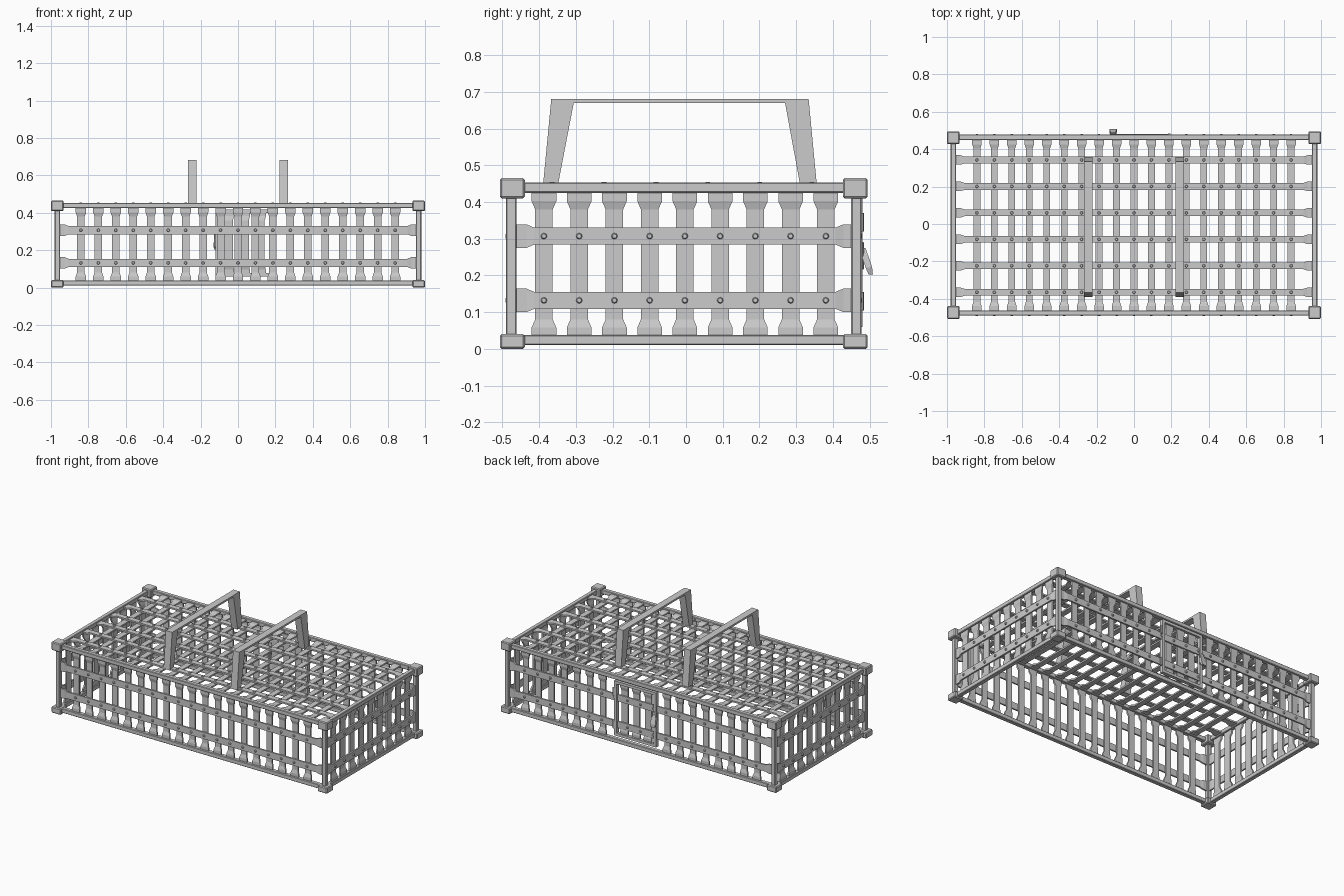
import bpy, bmesh, math
from mathutils import Vector, Matrix

if "Cube" in bpy.data.objects:
    bpy.data.objects.remove(bpy.data.objects["Cube"])

CY = -0.006            # cage centre in y (latch sticks out at the back)
HX, HY = 0.966, 0.470  # frame centre lines
Z0, Z1 = 0.024, 0.439
X, Y, Z = Vector((1, 0, 0)), Vector((0, 1, 0)), Vector((0, 0, 1))


def finish(bm, name, bevel=0.0):
    bmesh.ops.recalc_face_normals(bm, faces=bm.faces[:])
    me = bpy.data.meshes.new(name)
    bm.to_mesh(me)
    bm.free()
    ob = bpy.data.objects.new(name, me)
    bpy.context.collection.objects.link(ob)
    if bevel:
        m = ob.modifiers.new("bevel", 'BEVEL')
        m.width, m.segments = bevel, 1
    return ob


def box(bm, lo, hi):
    lo, hi = Vector(lo), Vector(hi)
    M = Matrix.Translation((lo + hi) / 2) @ Matrix.Diagonal((*(hi - lo), 1))
    bmesh.ops.create_cube(bm, size=1, matrix=M)


def loft(bm, rings):
    vs = [[bm.verts.new(p) for p in r] for r in rings]
    k = len(vs[0])
    for a, b in zip(vs, vs[1:]):
        for i in range(k):
            bm.faces.new((a[i], a[(i + 1) % k], b[(i + 1) % k], b[i]))
    bm.faces.new(vs[0])
    bm.faces.new(vs[-1])


def strip(bm, a, b, side, n, w, off, flare=1.4, t=0.010):
    """Flat metal strap with wider ends that bend into the frame."""
    a, b = Vector(a), Vector(b)
    d = (b - a).normalized()
    L = (b - a).length
    rings = []
    for s, k, o in ((0, flare, 0), (0.028, flare, 0), (0.05, 1, off),
                    (L - 0.05, 1, off), (L - 0.028, flare, 0), (L, flare, 0)):
        c = a + d * s + n * o
        sv, nv = side * w * k / 2, n * t / 2
        rings.append([c - sv - nv, c + sv - nv, c + sv + nv, c - sv + nv])
    loft(bm, rings)


def rivet(bm, p, n):
    M = Matrix.Translation(p) @ n.to_track_quat('Z', 'Y').to_matrix().to_4x4()
    bmesh.ops.create_cone(bm, cap_ends=True, segments=8, radius1=0.009,
                          radius2=0.006, depth=0.008, matrix=M)


def panel(name, o, u, v, n, us, vs, hu, v0, v1, w, sw, skip=None):
    """Lattice: slats along v at each us, straps along u at each vs, rivets."""
    sl, st, rv = bmesh.new(), bmesh.new(), bmesh.new()
    for a in us:
        if not (skip and skip[0] < a < skip[1]):
            strip(sl, o + u * a + v * v0, o + u * a + v * v1, u, n, w, -0.006)
    for c in vs:
        strip(st, o - u * hu + v * c, o + u * hu + v * c, v, n, sw, 0.004)
        for a in us:
            rivet(rv, o + u * a + v * c + n * 0.012, n)
    finish(sl, name + "_slats")
    finish(st, name + "_straps")
    finish(rv, name + "_rivets")


# frame rails and posts
bm = bmesh.new()
r = 0.014
for z in (Z0, Z1):
    for s in (-1, 1):
        box(bm, (-HX, s * HY + CY - r, z - r), (HX, s * HY + CY + r, z + r))
        box(bm, (s * HX - r, CY - HY, z - r), (s * HX + r, CY + HY, z + r))
for sx in (-1, 1):
    for sy in (-1, 1):
        x, y = sx * HX, sy * HY + CY
        box(bm, (x - r, y - r, Z0), (x + r, y + r, Z1))
finish(bm, "frame_rails", 0.003)

# corner blocks
bm = bmesh.new()
for sx in (-1, 1):
    for sy in (-1, 1):
        x, y = sx * HX, sy * 0.467 + CY
        for lo, hi in ((0, 0.04), (0.41, 0.465)):
            box(bm, (x - 0.034, y - 0.034, lo), (x + 0.034, y + 0.034, hi))
finish(bm, "corner_blocks", 0.005)

# lattice panels (the underside is open)
long_us = [-0.84 + i * 1.68 / 18 for i in range(19)]
side_us = [-0.384 + i * 0.096 for i in range(9)]
heights = (0.132, 0.307)
DX0, DX1 = -0.12, 0.185
panel("front", Vector((0, CY - HY, 0)), X, Z, -Y, long_us, heights, 0.955, 0.03, 0.43, 0.040, 0.044)
panel("back", Vector((0, CY + HY, 0)), X, Z, Y, long_us, heights, 0.955, 0.03, 0.43, 0.040, 0.044, (DX0, DX1 + 0.01))
for s, nm in ((-1, "left"), (1, "right")):
    panel(nm, Vector((s * HX, CY + 0.003, 0)), Y, Z, X * s, side_us, heights, 0.46, 0.03, 0.43, 0.048, 0.046)
tops = [-0.359 + i * 0.1415 for i in range(6)]
panel("top", Vector((0, CY, Z1)), X, Y, Z, long_us, tops, 0.955, -0.46, 0.46, 0.036, 0.036)

# back door with its own frame, slats and hinges
bm = bmesh.new()
yb = CY + HY
lo, hi, f = 0.06, 0.418, 0.018
y0, y1 = yb - 0.006, yb + 0.017
box(bm, (DX0, y0, lo), (DX0 + f, y1, hi))
box(bm, (DX1 - f, y0, lo), (DX1, y1, hi))
box(bm, (DX0 + f, y0, lo), (DX1 - f, y1, lo + f))
box(bm, (DX0 + f, y0, hi - f), (DX1 - f, y1, hi))
finish(bm, "door_frame")
bm = bmesh.new()
for x in (-0.05, 0.035, 0.12):
    strip(bm, (x, yb, lo + 0.008), (x, yb, hi - 0.008), X, Y, 0.046, -0.006, 1.25)
finish(bm, "door_slats")
bm = bmesh.new()
for z in (0.13, 0.345):
    bmesh.ops.create_cone(bm, cap_ends=True, segments=8, radius1=0.009, radius2=0.009,
                          depth=0.05, matrix=Matrix.Translation((DX1 + 0.004, yb + 0.012, z)))
finish(bm, "door_hinges")

# door latch: plate and slanted lever
bm = bmesh.new()
box(bm, (-0.128, yb + 0.015, 0.215), (-0.095, yb + 0.021, 0.292))
finish(bm, "latch_plate", 0.003)
bm = bmesh.new()
rings = []
for z, y, w, t in ((0.275, 0.484, 0.010, 0.005), (0.255, 0.487, 0.016, 0.009),
                   (0.222, 0.498, 0.020, 0.009), (0.203, 0.503, 0.015, 0.006)):
    rings.append([(-0.112 - w, y - t, z), (-0.112 + w, y - t, z),
                  (-0.112 + w, y + t, z), (-0.112 - w, y + t, z)])
loft(bm, rings)
finish(bm, "latch_lever")

# two carrying handles: flaring legs with a thin grip bar
for nm, x in (("left_handle", -0.244), ("right_handle", 0.244)):
    bm = bmesh.new()
    prof = [(-0.390, 0.440), (-0.367, 0.681), (0.334, 0.681), (0.357, 0.440),
            (0.312, 0.440), (0.270, 0.669), (-0.306, 0.669), (-0.350, 0.440)]
    loft(bm, [[(x + dx, y, z) for y, z in prof] for dx in (-0.023, 0.023)])
    finish(bm, nm)
